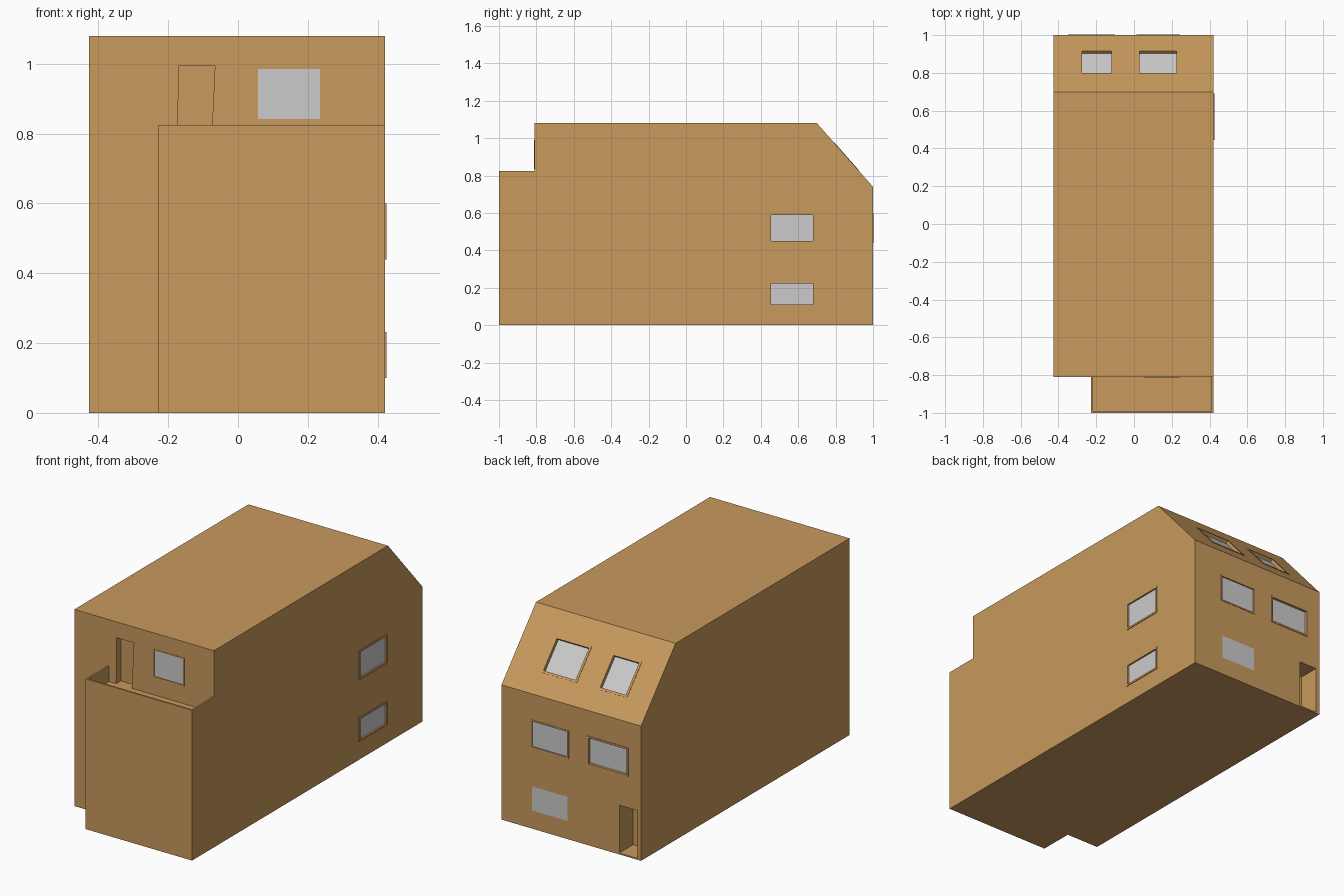
import bpy, bmesh
from mathutils import Matrix, Vector

if "Cube" in bpy.data.objects:
    bpy.data.objects.remove(bpy.data.objects["Cube"])

wall = bpy.data.materials.new("tan_wall")
wall.diffuse_color = (0.58, 0.32, 0.11, 1)
wall.use_nodes = True
wall.node_tree.nodes["Principled BSDF"].inputs["Base Color"].default_value = wall.diffuse_color


def prism(name, pts, d0, d1, m=Matrix.Identity(4), mat=wall):
    """Extrude a 2D outline along local z from d0 to d1, placed by matrix m."""
    bm = bmesh.new()
    face = bm.faces.new([bm.verts.new(m @ Vector((u, v, d0))) for u, v in pts])
    top = bmesh.ops.extrude_face_region(bm, geom=[face])["geom"]
    shift = m.to_3x3() @ Vector((0, 0, d1 - d0))
    bmesh.ops.translate(bm, vec=shift, verts=[g for g in top if isinstance(g, bmesh.types.BMVert)])
    bmesh.ops.recalc_face_normals(bm, faces=bm.faces)
    me = bpy.data.meshes.new(name)
    bm.to_mesh(me)
    bm.free()
    if mat:
        me.materials.append(mat)
    ob = bpy.data.objects.new(name, me)
    bpy.context.collection.objects.link(ob)
    return ob


def rect(u0, u1, v0, v1):
    return [(u0, v0), (u1, v0), (u1, v1), (u0, v1)]


def frame_of(origin, u, v):
    """Wall coordinates: u along, v up, third axis outward."""
    u, v = Vector(u).normalized(), Vector(v).normalized()
    m = Matrix((u, v, u.cross(v))).transposed().to_4x4()
    m.translation = origin
    return m


X0, X1, YF = -0.427, 0.421, -0.81
Z = (0, 0, 1)
front = frame_of((0, YF, 0), (1, 0, 0), Z)
right = frame_of((X1, 0, 0), (0, 1, 0), Z)
back = frame_of((0, 1, 0), (-1, 0, 0), Z)
slope = frame_of((0, 1, 0.74), (-1, 0, 0), (0, -0.30, 0.34))

# Main house: side profile swept across x
side = frame_of((0, 0, 0), (0, 1, 0), Z)
house = prism("house_body", [(YF, 0), (1, 0), (1, 0.74), (0.70, 1.08), (YF, 1.08)], X0, X1, side)

# Front extension with sunken terrace and thin parapets
FX, DECK, TOP, T = -0.227, 0.74, 0.825, 0.01
prism("front_extension", rect(FX, X1, -1, YF), 0, DECK)
prism("terrace_parapet", [(FX, YF), (FX, -1), (X1, -1), (X1, YF), (X1 - T, YF),
                          (X1 - T, -1 + T), (FX + T, -1 + T), (FX + T, YF)], DECK, TOP)


def cut(name, pts, depth, m):
    cutter = prism(name + "_cutter", pts, -depth, 0.03, m)
    cutter.hide_render = True
    cutter.hide_set(True)
    mod = house.modifiers.new(name, "BOOLEAN")
    mod.operation, mod.solver, mod.object = "DIFFERENCE", "EXACT", cutter


def window(name, m, u0, u1, v0, v1, depth=0.006, rim=0.01, out=0.004):
    """Recess, grey pane and slim surround."""
    cut(name, rect(u0, u1, v0, v1), depth, m)
    prism(name + "_pane", rect(u0, u1, v0, v1), -depth - 0.001, -depth + 0.001, m, None)
    if rim:
        bars = [(u0 - rim, u0, v0 - rim, v1 + rim), (u1, u1 + rim, v0 - rim, v1 + rim),
                (u0, u1, v0 - rim, v0), (u0, u1, v1, v1 + rim)]
        for i, b in enumerate(bars):
            prism(f"{name}_surround_{i}", rect(*b), 0, out, m)


# Windows
window("terrace_window", front, 0.057, 0.235, 0.842, 0.985, 0.003, 0.006, 0.002)
window("side_upper_window", right, 0.455, 0.68, 0.45, 0.59)
window("side_lower_window", right, 0.455, 0.68, 0.11, 0.222)
window("back_upper_window_a", back, -0.235, -0.02, 0.45, 0.59, 0.006, 0.008, 0.002)
window("back_upper_window_b", back, 0.11, 0.34, 0.45, 0.59, 0.012, 0.01, 0.003)
window("back_lower_window", back, -0.235, -0.02, 0.10, 0.232, 0.001, 0)
window("skylight_a", slope, -0.225, -0.03, 0.13, 0.305, 0.017, 0.012, 0.002)
window("skylight_b", slope, 0.12, 0.275, 0.13, 0.305, 0.017, 0.012, 0.002)

# Door openings
cut("terrace_doorway", [(-0.173, DECK), (-0.078, DECK), (-0.066, 0.993), (-0.17, 0.993)], 0.04, front)
cut("back_doorway", rect(0.295, 0.405, 0.008, 0.27), 0.12, back)
